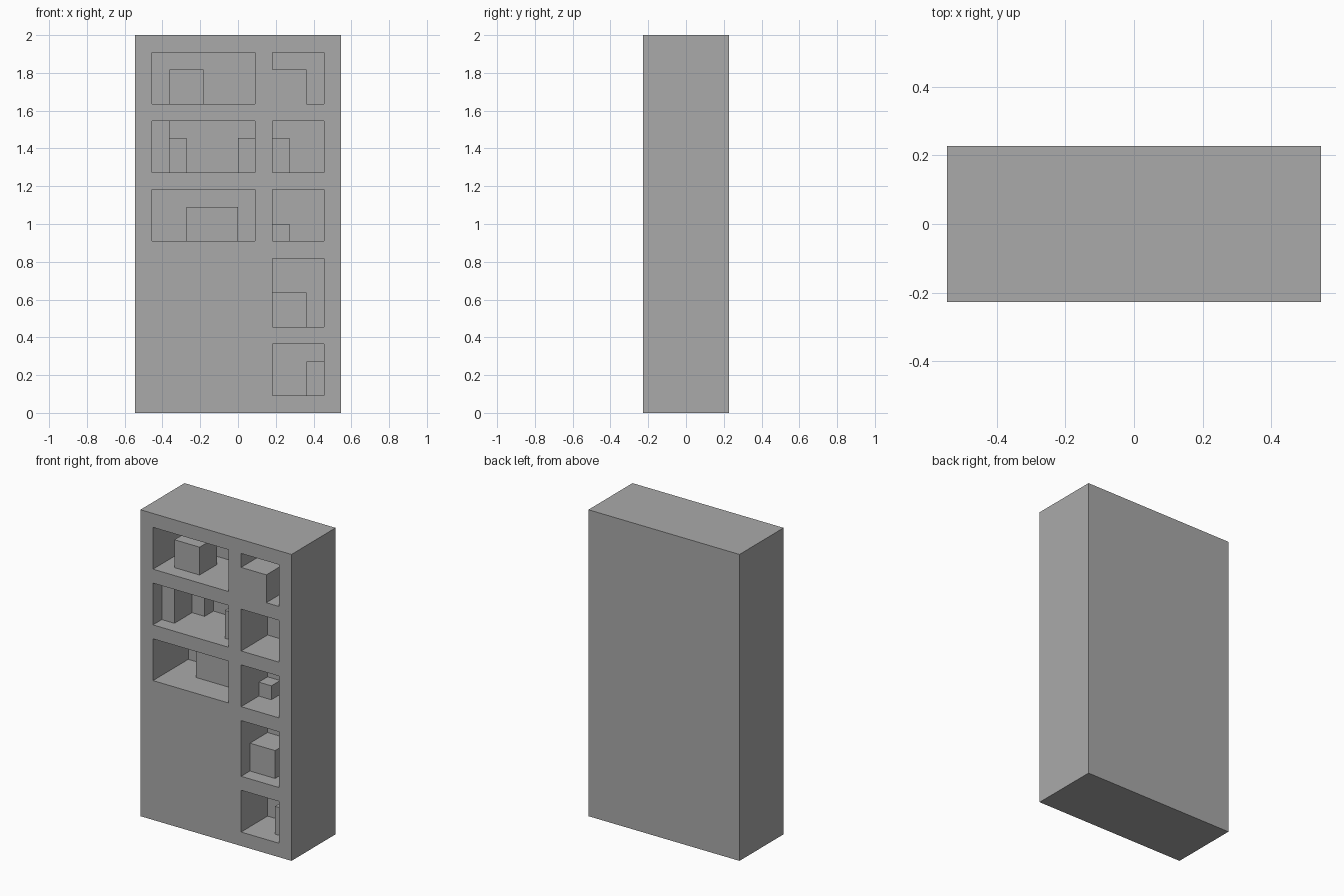
import bpy

U = 2 / 22            # grid module: the case is 12 x 5 x 22 modules
FRONT = -2.5

old = bpy.data.objects.get("Cube")
if old:
    bpy.data.objects.remove(old, do_unlink=True)

grey = bpy.data.materials.new("grey")
grey.use_nodes = True
GREY = (0.4, 0.4, 0.4, 1)
grey.diffuse_color = GREY
grey.node_tree.nodes["Principled BSDF"].inputs["Base Color"].default_value = GREY


def block(name, x, depth, z):
    """Box from module ranges; depth is measured back from the front."""
    spans = (x, (FRONT + depth[0], FRONT + depth[1]), z)
    bpy.ops.mesh.primitive_cube_add(size=1, location=[(a + b) / 2 * U for a, b in spans])
    ob = bpy.context.object
    ob.name = name
    ob.scale = [(b - a) * U for a, b in spans]
    bpy.ops.object.transform_apply(location=False, rotation=False, scale=True)
    ob.data.materials.append(grey)
    return ob


def boolean(target, tool, operation):
    mod = target.modifiers.new(tool.name, "BOOLEAN")
    mod.operation = operation
    mod.solver = "EXACT"
    mod.object = tool
    tool.hide_render = True
    bpy.context.view_layer.objects.active = target
    bpy.ops.object.modifier_apply(modifier=mod.name)
    bpy.data.objects.remove(tool, do_unlink=True)


case = block("shelf_case", (-6, 6), (0, 5), (0, 22))

# Open niches: x range, height range, depth
WIDE, NARROW = (-5, 1), (2, 5)
niches = [
    (WIDE, (18, 21), 4), (WIDE, (14, 17), 4), (WIDE, (10, 13), 4),
    (NARROW, (18, 21), 4), (NARROW, (14, 17), 4), (NARROW, (10, 13), 3),
    (NARROW, (5, 9), 3), (NARROW, (1, 4), 3),
]
for x, z, d in niches:
    boolean(case, block("niche_cutter", x, (-1, d), z), "DIFFERENCE")

# Blocks standing in the niches, merged into the case
contents = [
    ((-4, -2), (1, 3), (18, 20)),
    ((-5, -4), (1, 4), (14, 17)),
    ((-4, -3), (3, 4), (14, 16)),
    ((0, 1), (1, 3), (14, 16)),
    ((-3, 0), (2, 4), (10, 12)),
    ((2, 4), (0, 2), (18, 20)),
    ((2, 3), (3, 4), (14, 16)),
    ((2, 3), (2, 3), (10, 11)),
    ((2, 4), (1, 3), (5, 7)),
    ((4, 5), (1, 2), (1, 3)),
]
for x, d, z in contents:
    boolean(case, block("niche_block", x, d, z), "UNION")
